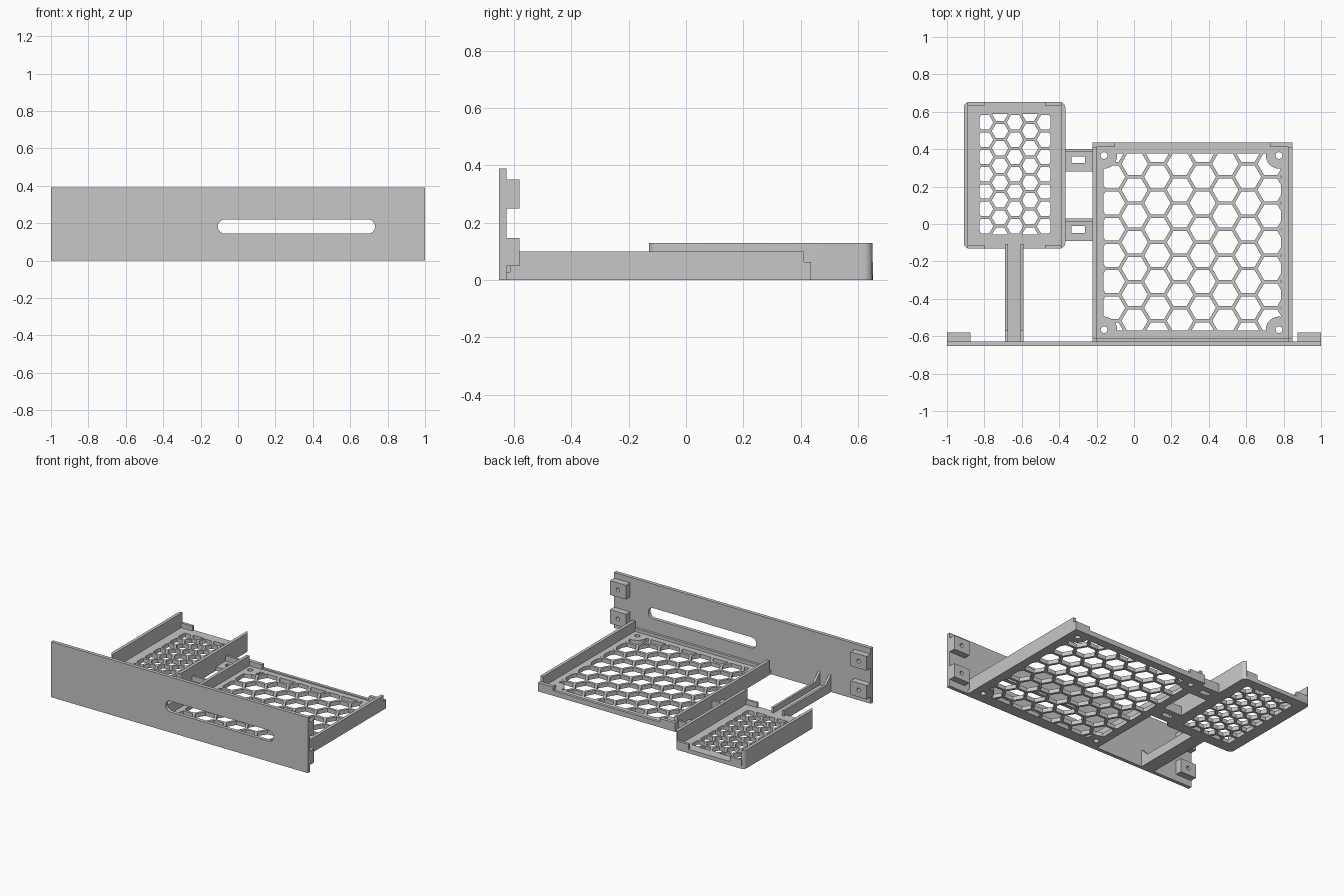
import bpy, bmesh, math
from mathutils import Vector, Matrix

if "Cube" in bpy.data.objects:
    bpy.data.objects.remove(bpy.data.objects["Cube"], do_unlink=True)

grey = bpy.data.materials.new("matte_grey")
grey.use_nodes = True
grey.diffuse_color = (0.57, 0.57, 0.57, 1)
grey.node_tree.nodes["Principled BSDF"].inputs["Base Color"].default_value = (0.57, 0.57, 0.57, 1)

FLOOR = 0.028


def finish(bm, name):
    bmesh.ops.recalc_face_normals(bm, faces=bm.faces)
    mesh = bpy.data.meshes.new(name)
    bm.to_mesh(mesh)
    bm.free()
    mesh.materials.append(grey)
    obj = bpy.data.objects.new(name, mesh)
    bpy.context.collection.objects.link(obj)
    return obj


def box(name, x, y, z, corner=0):
    """Box from (min, max) pairs, optionally with rounded upright edges."""
    bm = bmesh.new()
    bmesh.ops.create_cube(bm, size=1)
    for v in bm.verts:
        v.co = [(r[0] + r[1]) / 2 + c * (r[1] - r[0]) for c, r in zip(v.co, (x, y, z))]
    if corner:
        upright = [e for e in bm.edges if abs(e.verts[0].co.z - e.verts[1].co.z) > 1e-4]
        bmesh.ops.bevel(bm, geom=upright, offset=corner, segments=5, profile=0.5, affect='EDGES')
    return finish(bm, name)


def rods(name, centres, radius, depth, axis='Z'):
    """Several round rods in one object."""
    bm = bmesh.new()
    turn = Matrix.Rotation(math.pi / 2, 4, 'X') if axis == 'Y' else Matrix()
    for c in centres:
        bmesh.ops.create_cone(bm, cap_ends=True, segments=24, radius1=radius, radius2=radius,
                              depth=depth, matrix=Matrix.Translation(c) @ turn)
    return finish(bm, name)


def prism(name, points, direction):
    """Extrude a flat outline."""
    bm = bmesh.new()
    face = bm.faces.new([bm.verts.new(p) for p in points])
    new = bmesh.ops.extrude_face_region(bm, geom=[face])["geom"]
    bmesh.ops.translate(bm, vec=direction, verts=[g for g in new if isinstance(g, bmesh.types.BMVert)])
    return finish(bm, name)


def cut(obj, cutter):
    """Subtract the cutter and discard it."""
    cutter.hide_render = True
    mod = obj.modifiers.new("cut", 'BOOLEAN')
    mod.operation, mod.solver, mod.object = 'DIFFERENCE', 'EXACT', cutter
    bpy.context.view_layer.update()
    graph = bpy.context.evaluated_depsgraph_get()
    mesh = bpy.data.meshes.new_from_object(obj.evaluated_get(graph))
    obj.modifiers.clear()
    obj.data = mesh
    bpy.data.objects.remove(cutter, do_unlink=True)


def honeycomb(x, y, centre, pitch, wall):
    """Hexagon cutters around a centre hexagon, clipped to a rectangular opening."""
    bm = bmesh.new()
    radius = (pitch - wall) / math.sqrt(3)
    step = pitch * math.sqrt(3) / 2
    for col in range(-6, 7):
        for row in range(-5, 6):
            cx = centre[0] + col * step
            cy = centre[1] + (row + 0.5 * (col % 2)) * pitch
            bm.faces.new([bm.verts.new((cx + radius * math.cos(k * math.pi / 3),
                                        cy + radius * math.sin(k * math.pi / 3), -0.1))
                          for k in range(6)])
    for co, no in (((x[0], 0, 0), (-1, 0, 0)), ((x[1], 0, 0), (1, 0, 0)),
                   ((0, y[0], 0), (0, -1, 0)), ((0, y[1], 0), (0, 1, 0))):
        bmesh.ops.bisect_plane(bm, geom=bm.verts[:] + bm.edges[:] + bm.faces[:],
                               plane_co=co, plane_no=no, clear_outer=True)
    new = bmesh.ops.extrude_face_region(bm, geom=bm.faces[:])["geom"]
    bmesh.ops.translate(bm, vec=(0, 0, 0.2), verts=[g for g in new if isinstance(g, bmesh.types.BMVert)])
    return finish(bm, "honeycomb_cutter")


# Front panel with a rounded slot
panel = box("front_panel", (-1, 1), (-0.652, -0.627), (0, 0.39))
outline = []
for cx, first in ((0.695, -90), (-0.07, 90)):
    for k in range(13):
        a = math.radians(first + 15 * k)
        outline.append((cx + 0.038 * math.cos(a), -0.7, 0.182 + 0.038 * math.sin(a)))
cut(panel, prism("slot_cutter", outline, (0, 0.15, 0)))

# Mounting blocks behind the panel ends
for side, label in ((-1, "right"), (1, "left")):
    for low, high, level in ((0.048, 0.146, "lower"), (0.25, 0.35, "upper")):
        block = box(f"{level}_{label}_mounting_block", sorted((side * 0.875, side)),
                    (-0.628, -0.581), (low, high))
        cut(block, rods("screw_cutter", [(side * 0.9375, -0.58, (low + high) / 2)], 0.014, 0.07, 'Y'))

# Large tray floor: honeycomb with solid corners and screw holes
corners = [Vector((x, y, 0)) for x in (-0.16, 0.775) for y in (-0.565, 0.366)]
large = box("large_tray_floor", (-0.222, 0.847), (-0.628, 0.437), (0, FLOOR))
comb = honeycomb((-0.163, 0.785), (-0.569, 0.378), (0.246, -0.098), 0.14, 0.018)
cut(comb, rods("corner_keep", corners, 0.07, 0.5))
cut(large, comb)
cut(large, rods("hole_cutter", corners, 0.018, 0.2))

# Large tray walls and lips
for label, x in (("right", (-0.222, -0.2)), ("left", (0.825, 0.847))):
    box(f"large_tray_{label}_wall", x, (-0.614, 0.412), (0.02, 0.1))
for label, x in (("right", (-0.222, -0.102)), ("left", (0.73, 0.847))):
    box(f"large_tray_{label}_corner_lip", x, (0.412, 0.437), (0.02, 0.062))
box("large_tray_front_lip", (-0.2, 0.825), (-0.628, -0.61), (0.02, 0.05))
box("large_tray_back_lip", (-0.102, 0.73), (0.417, 0.437), (0.02, 0.036))

# Small tray: rounded body hollowed out between its side walls
small = box("small_tray", (-0.91, -0.367), (-0.13, 0.652), (0, 0.13), 0.03)
cut(small, box("hollow_cutter", (-0.888, -0.389), (-0.3, 0.8), (FLOOR, 0.3)))
cut(small, honeycomb((-0.825, -0.447), (-0.055, 0.588), (-0.636, 0.266), 0.0925, 0.016))
for end, y in (("front", (-0.13, -0.112)), ("back", (0.634, 0.652))):
    for label, x in (("right", (-0.89, -0.8)), ("left", (-0.475, -0.387))):
        box(f"small_tray_{end}_{label}_lip", x, y, (0.02, 0.062))

# Slotted links joining the two trays
for label, y in (("front", -0.092), ("back", 0.28)):
    link = box(f"{label}_link", (-0.369, -0.22), (y, y + 0.122), (0, FLOOR))
    cut(link, box("window_cutter", (-0.333, -0.263), (y + 0.045, y + 0.08), (-0.1, 0.2)))
    box(f"{label}_link_rib", (-0.369, -0.22), (y + 0.106, y + 0.122), (0.02, 0.065))

# Channel arm from the panel to the small tray, ribs rising at the panel
box("arm_floor", (-0.69, -0.59), (-0.628, -0.128), (0, FLOOR))
for label, x in (("right", -0.69), ("left", -0.606)):
    prism(f"arm_{label}_rib", [(x, -0.628, 0.01), (x, -0.107, 0.01), (x, -0.107, 0.066),
                               (x, -0.57, 0.066), (x, -0.628, 0.122)], (0.016, 0, 0))

# Crisp edges with smooth curved walls
bpy.ops.object.select_all(action='DESELECT')
for obj in bpy.context.collection.objects:
    if obj.type == 'MESH':
        obj.select_set(True)
        bpy.context.view_layer.objects.active = obj
bpy.ops.object.shade_smooth_by_angle(angle=math.radians(30))
